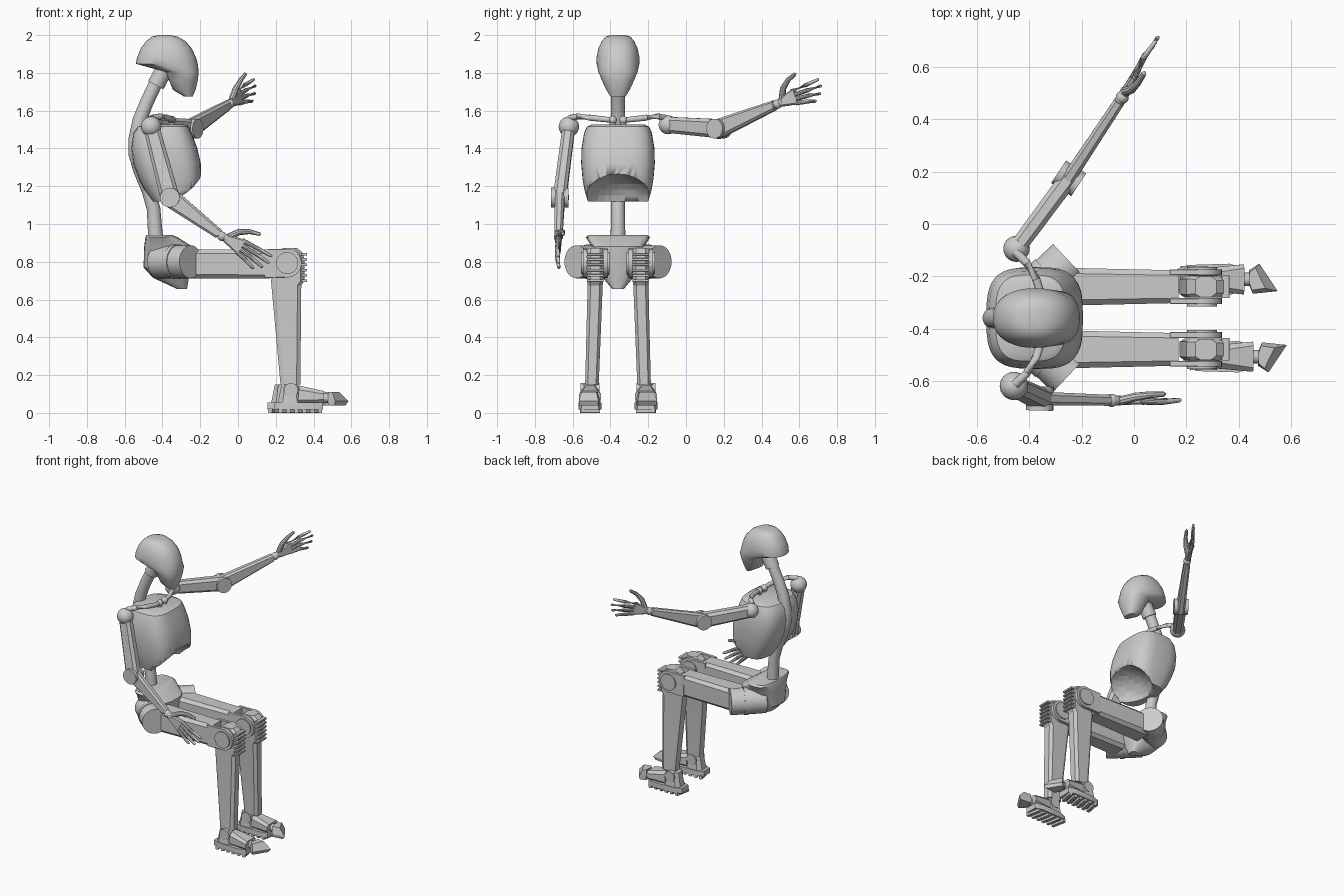
import bpy, bmesh, math
from mathutils import Vector as V

if "Cube" in bpy.data.objects:
    bpy.data.objects.remove(bpy.data.objects["Cube"])

CY = -0.36  # body's plane of symmetry
Z = V((0, 0, 1))


def loft(name, rings, angle=35):
    bm = bmesh.new()
    rows = [[bm.verts.new(p) for p in r] for r in rings]
    n = len(rows[0])
    for a, b in zip(rows, rows[1:]):
        for i in range(n):
            bm.faces.new((a[i], a[(i + 1) % n], b[(i + 1) % n], b[i]))
    bm.faces.new(rows[0][::-1])
    bm.faces.new(rows[-1])
    bmesh.ops.recalc_face_normals(bm, faces=bm.faces)
    me = bpy.data.meshes.new(name)
    bm.to_mesh(me)
    bm.free()
    ob = bpy.data.objects.new(name, me)
    bpy.context.collection.objects.link(ob)
    bpy.ops.object.select_all(action='DESELECT')
    bpy.context.view_layer.objects.active = ob
    ob.select_set(True)
    bpy.ops.object.shade_smooth_by_angle(angle=math.radians(angle))
    return ob


def body(name, secs, p=2.0, n=40):
    """Stack of rounded horizontal sections: z, x back, x front, half width."""
    def ring(z, x0, x1, h):
        pts = []
        for i in range(n):
            t = 2 * math.pi * i / n
            c, s = math.cos(t), math.sin(t)
            pts.append(((x0 + x1) / 2 + (x1 - x0) / 2 * math.copysign(abs(c) ** (2 / p), c),
                        CY + h * math.copysign(abs(s) ** (2 / p), s), z))
        return pts
    return loft(name, [ring(*s) for s in secs])


def tube(name, pts, radii, n=16):
    pts = [V(p) for p in pts]
    rings = []
    for i, p in enumerate(pts):
        d = (pts[min(i + 1, len(pts) - 1)] - pts[max(i - 1, 0)]).normalized()
        u = d.cross(V((0.31, 0.9, 0.12))).normalized()
        if abs(d.y) > 0.8:
            u = d.cross(Z).normalized()
        v = d.cross(u)
        r = radii[i] if isinstance(radii, (list, tuple)) else radii
        rings.append([p + r * (u * math.cos(2 * math.pi * k / n) + v * math.sin(2 * math.pi * k / n))
                      for k in range(n)])
    return loft(name, rings)


def bar(name, a, b, axis, w0, w1, t0, t1, ch=0.25):
    """Tapered chamfered bar; t is the thickness along axis, w across it."""
    a, b = V(a), V(b)
    d = (b - a).normalized()
    ax = (V(axis) - d * d.dot(V(axis))).normalized()
    wd = d.cross(ax)
    rings = []
    for p, w, t in ((a, w0, t0), (b, w1, t1)):
        c = ch * min(w, t)
        x, y = w / 2, t / 2
        rings.append([p + wd * i + ax * j for i, j in (
            (x, y - c), (x - c, y), (c - x, y), (-x, y - c),
            (-x, c - y), (c - x, -y), (x - c, -y), (x, c - y))])
    return loft(name, rings, 30)


def ball(name, c, r, scale=(1, 1, 1)):
    bpy.ops.mesh.primitive_uv_sphere_add(segments=32, ring_count=16, radius=r, location=c)
    ob = bpy.context.object
    ob.name, ob.scale = name, scale
    bpy.ops.object.shade_smooth()
    return ob


# head: rounded skull with overhanging back and pointed jaw
body("head", [(2.0, -.42, -.36, .04), (1.992, -.455, -.32, .065), (1.97, -.485, -.28, .085),
              (1.93, -.515, -.245, .104), (1.88, -.535, -.222, .114), (1.848, -.54, -.213, .113),
              (1.805, -.385, -.208, .104), (1.76, -.365, -.213, .085), (1.71, -.345, -.225, .062),
              (1.675, -.285, -.24, .04)], 2.3)

# spine and neck
tube("spine", [(-.43, CY, .86), (-.44, CY, .98), (-.447, CY, 1.08), (-.475, CY, 1.18), (-.515, CY, 1.28),
               (-.54, CY, 1.37), (-.54, CY, 1.45), (-.52, CY, 1.55), (-.485, CY, 1.64), (-.40, CY, 1.82)],
     [.042, .038, .036, .036, .038, .04, .04, .038, .036, .036], 20)
tube("neck_collar", [(-.435, CY, 1.735), (-.395, CY, 1.81)], .046, 20)

# rib cage with an arched hollow at the front of the belly
chest = body("rib_cage", [(1.527, -.49, -.28, .14), (1.515, -.53, -.26, .165), (1.48, -.555, -.245, .18),
                          (1.4, -.565, -.215, .193), (1.32, -.555, -.197, .195), (1.24, -.525, -.195, .188),
                          (1.18, -.495, -.205, .178), (1.12, -.45, -.25, .16)], 3.2)
cut = ball("belly_cutter", (-.21, CY, 1.08), 1, (.2, .2, .185))
cut.hide_render = True
bpy.context.view_layer.objects.active = chest
m = chest.modifiers.new("hollow", 'BOOLEAN')
m.object, m.operation, m.solver = cut, 'DIFFERENCE', 'EXACT'
bpy.ops.object.modifier_move_to_index(modifier="hollow", index=0)
bpy.ops.object.modifier_apply(modifier="hollow")
bpy.data.objects.remove(cut)

# pelvis
body("pelvis", [(.942, -.485, -.35, .155), (.93, -.49, -.32, .17), (.88, -.497, -.24, .14),
                (.77, -.5, -.25, .11), (.715, -.45, -.26, .08), (.655, -.32, -.27, .03)], 2.8, 32)


def foot(y, s, dx):
    def pt(x, o, z):
        return (x + dx, y + s * o, z)
    # sole with tread, ankle block, instep, toe
    loft("foot_sole", [[pt(x, o, z) for x, o in ((.19, -.035), (.19, .035), (.24, .055), (.4, .06),
                                                 (.45, .045), (.45, -.045), (.4, -.06), (.24, -.055))]
                       for z in (.018, .055)])
    for i in range(6):
        bar("foot_tread", pt(.205 + i * .042, -.05, .012), pt(.225 + i * .042, .05, .012), Z,
            .022, .022, .024, .024, .1)
    bar("heel_block", pt(.275, 0, .05), pt(.275, 0, .15), (0, 1, 0), .13, .09, .1, .08)
    tube("ankle_hinge", [pt(.28, -.05, .12), pt(.28, .05, .12)], .038, 20)
    bar("instep", pt(.32, 0, .095), pt(.455, 0, .085), (0, 1, 0), .1, .06, .09, .115)
    tube("toe_joint", [pt(.44, 0, .082), pt(.5, 0, .075)], .026)
    out = ((.475, -.02), (.49, -.055), (.585, -.045), (.515, .06), (.475, .035))
    loft("toe", [[pt(.48 + (x - .48) * f, o * g, z) for x, o in out]
                 for f, g, z in ((.85, .9, .04), (1, 1, .062), (.55, .75, .11))], 25)


# legs, near and far
for s in (-1, 1):
    dx = .0 if s < 0 else -.035
    tube("hip_motor", [(-.42, CY + s * .06, .8), (-.25, CY + s * .22, .8)], .0875, 32)
    tube("hip_ring", [(-.335, CY + s * .14, .8), (-.315, CY + s * .159, .8)], .092, 32)
    y = CY + s * .12
    bar("thigh", (-.27, y, .788), (.17, y, .788), (0, 1, 0), .155, .152, .145, .125, .15)
    for k in (-1, 1):
        bar("knee_fork", (.14, y + k * .055, .79), (.26, y + k * .055, .793), (0, 1, 0), .152, .15, .022, .022, .1)
        tube("knee_disc", [(.26, y + k * .044, .793), (.26, y + k * .066, .793)], .076, 32)
        tube("knee_cap", [(.26, y + k * .06, .793), (.26, y + k * .075, .793)], .058, 32)
    # shin sections: z, x back, x front, half width, outward drift
    secs = [(.872, .235, .315, .04, 0), (.845, .2, .345, .042, 0), (.8, .19, .352, .042, 0),
            (.7, .175, .352, .042, 0), (.675, .177, .335, .04, .001), (.15, .225, .33, .036, .018)]
    loft("shin", [[(x0, y + s * o - h * .7, z), (x0 + .02, y + s * o - h, z), (x1 - .02, y + s * o - h, z),
                   (x1, y + s * o - h * .6, z), (x1, y + s * o + h * .6, z), (x1 - .02, y + s * o + h, z),
                   (x0 + .02, y + s * o + h, z), (x0, y + s * o + h * .7, z)]
                  for z, x0, x1, h, o in secs], 25)
    for i in range(6):
        z = .7 + i * .028
        bar("knee_rib", (.35, y - .043, z), (.35, y + .043, z), Z, .03, .03, .014, .014, .15)
    foot(CY + s * .148, s, dx)


def hand(name, wr, d, palm_side):
    d = V(d).normalized()
    ax = d.cross(Z).normalized()
    up = ax.cross(d)
    ins = ax * palm_side

    def at(a, u, i=0.0):
        return wr + d * a + up * u + ins * i
    bar(name + "_palm", at(.02, 0), at(.12, -.005), ax, .045, .088, .035, .026)
    # four jointed fingers and a thumb
    for r, tip in ((.03, (.285, .025)), (.008, (.288, -.013)), (-.015, (.268, -.048)), (-.038, (.228, -.075))):
        a, u = tip
        tube(name + "_finger", [at(.105, r), at(.105 + (a - .105) * .5, r + (u - r) * .45, -.003),
                                at(a - .008, u, .006), at(a, u, .008)], [.0125, .0115, .0085, .004], 10)
    tube(name + "_thumb", [at(.035, .015), at(.07, .06, .015), at(.12, .088, .025), at(.172, .1, .028),
                           at(.18, .1, .028)], [.018, .017, .013, .01, .004], 10)


def arm(name, sh, el, wr, d, palm_side, r):
    sh, el, wr = V(sh), V(el), V(wr)
    ax = (wr - el).cross(Z).normalized()
    u = (el - sh).normalized()
    f = (wr - el).normalized()
    ball(name + "_shoulder", sh, r)
    bar(name + "_upper", sh + u * .025, el, ax, .085, .1, .065, .07)
    for k in (-1, 1):
        tube(name + "_elbow_disc", [el + ax * k * .022, el + ax * k * .046], .052, 28)
    bar(name + "_forearm", el - f * .02, wr - f * .02, ax, .105, .052, .052, .042)
    tube(name + "_wrist", [wr - f * .035, wr + V(d).normalized() * .035], .02)
    ball(name + "_wrist_ball", wr, .025)
    hand(name + "_hand", wr, d, palm_side)


arm("right_arm", (-.46, -.62, 1.515), (-.36, -.668, 1.14), (-.085, -.675, .935), (.89, -.02, -.45), -1, .054)
arm("left_arm", (-.45, -.095, 1.525), (-.25, .175, 1.505), (-.045, .485, 1.635), (.45, .8, .38), 1, .05)

# collar bones and their sternum joints
for s in (-1, 1):
    tube("collar_bone", [(-.35, CY + s * .03, 1.55), (-.352, CY + s * .08, 1.555), (-.375, CY + s * .15, 1.563),
                         (-.41, CY + s * .21, 1.57), (-.455, CY + s * .255, 1.56)], [.014, .015, .016, .016, .018], 12)
    tube("sternum_post", [(-.35, CY + s * .028, 1.5), (-.35, CY + s * .028, 1.545)], .016)
    ball("sternum_joint", (-.35, CY + s * .028, 1.55), .022)
